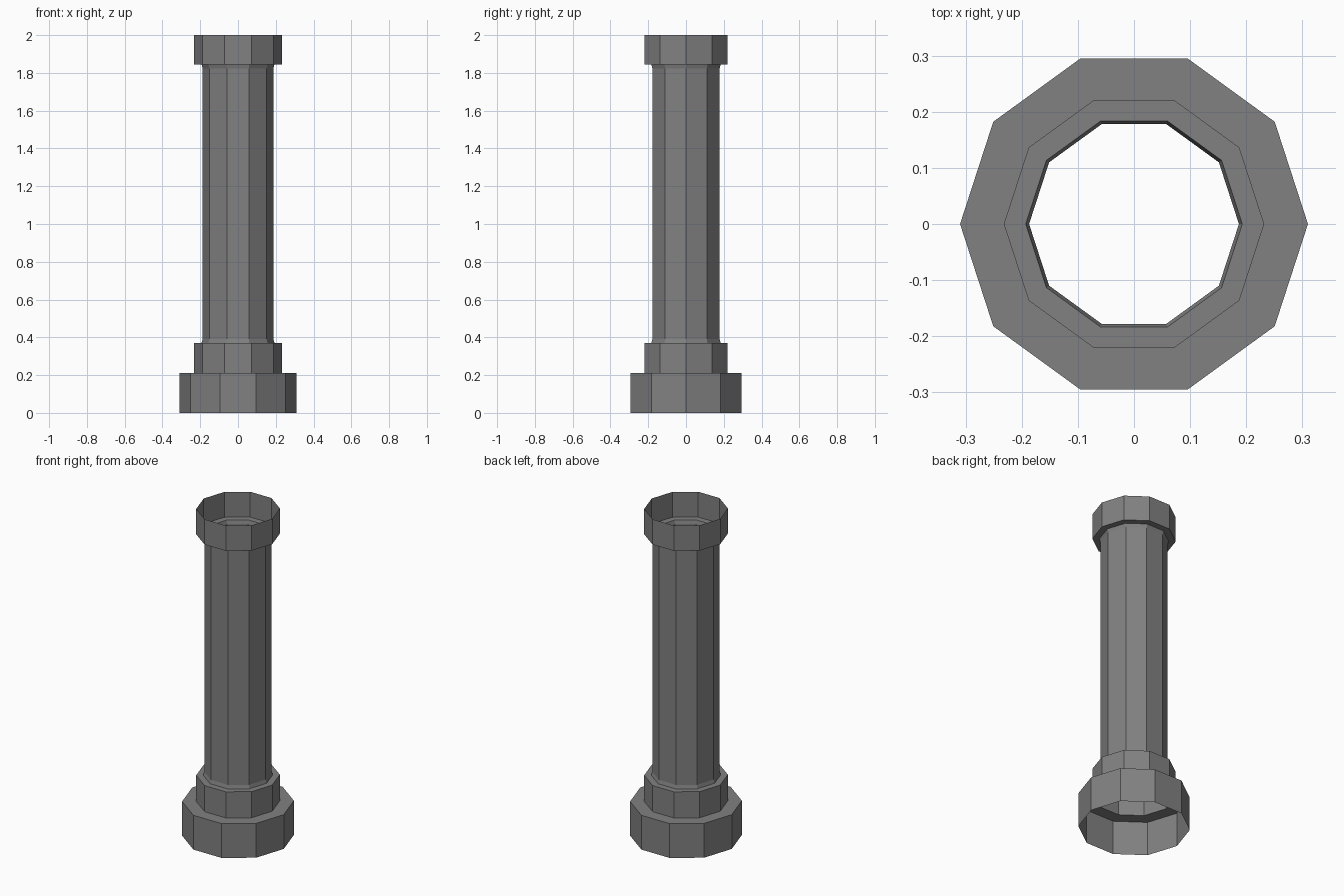
import bpy, bmesh
from math import cos, sin, tau

if "Cube" in bpy.data.objects:
    bpy.data.objects.remove(bpy.data.objects["Cube"])

SIDES = 10

# Dark grey metal shared by every part
dark = bpy.data.materials.new("dark_grey")
dark.diffuse_color = (0.22, 0.22, 0.22, 1)
dark.use_nodes = True
dark.node_tree.nodes["Principled BSDF"].inputs["Base Color"].default_value = dark.diffuse_color


def lathe(name, profile):
    """Revolve a (radius, height) profile into an open, flat-faced shell."""
    bm = bmesh.new()
    rings = [[bm.verts.new((r * cos(tau * i / SIDES), r * sin(tau * i / SIDES), z))
              for i in range(SIDES)] for r, z in profile]
    for low, high in zip(rings, rings[1:]):
        for i in range(SIDES):
            j = (i + 1) % SIDES
            bm.faces.new((low[i], low[j], high[j], high[i]))
    mesh = bpy.data.meshes.new(name)
    bm.to_mesh(mesh)
    bm.free()
    mesh.materials.append(dark)
    obj = bpy.data.objects.new(name, mesh)
    bpy.context.collection.objects.link(obj)
    return obj


# Wide foot with its ledge
lathe("base_foot", [(0.31, 0), (0.31, 0.21), (0.232, 0.21)])
# Collar above the foot
lathe("lower_collar", [(0.232, 0.21), (0.232, 0.37), (0.193, 0.37)])
# Hollow shaft, slightly flared at both ends
lathe("shaft", [(0.193, 0.37), (0.187, 0.392), (0.187, 1.823), (0.193, 1.845)])
# Open collar at the top
lathe("top_collar", [(0.193, 1.845), (0.232, 1.845), (0.232, 2.0)])
